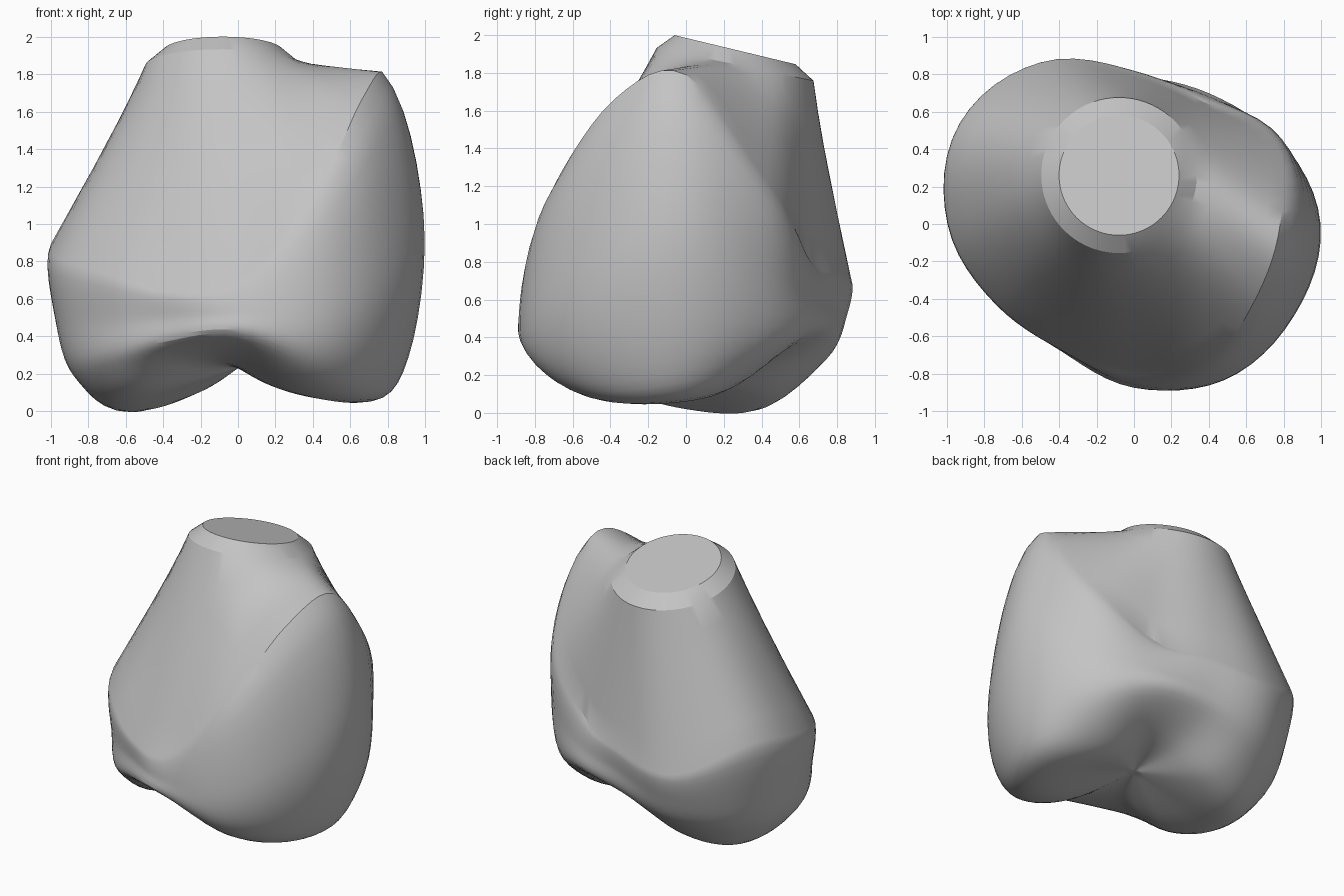
import bpy, bmesh, math
from mathutils import Vector

cube = bpy.data.objects.get("Cube")
if cube:
    bpy.data.objects.remove(cube, do_unlink=True)

SEGMENTS = 72
STEPS = 6

# Outlines sampled every 30 degrees, starting on the left (+x): radius and height
RIM_R = [.78, .87, .75, .81, .99, 1.06, .98, .84, .77, .81, .82, .76]
RIM_Z = [1.79, 1.22, .82, .75, .70, .92, .83, .74, .64, .70, 1.18, 1.66]
BELLY_R = [.99, .90, .79, .80, .96, 1.02, .96, .84, .77, .86, .96, .98]
BELLY_Z = [1.05, .75, .62, .58, .5, .5, .48, .48, .5, .53, .58, .8]
LOW_R = [.91, .83, .77, .75, .84, .90, .87, .81, .75, .83, .88, .89]
LOW_Z = [.3, .34, .43, .40, .27, .2, .19, .25, .35, .39, .23, .21]
BASE_R = [.66, .5, .42, .42, .52, .6, .59, .55, .4, .42, .54, .63]
BASE_Z = [.06, .14, .27, .25, .09, .0, .02, .1, .25, .25, .11, .05]


def spline(a, b, c, d, t):
    """Smooth curve through b and c."""
    return b + t / 2 * (c - a + t * (2 * a - 5 * b + 4 * c - d
                                     + t * (3 * (b - c) + d - a)))


def around(values, angle):
    """Smooth closed interpolation of an outline."""
    n = len(values)
    f = angle / math.tau * n
    i = int(f)
    return spline(*(values[(i + k) % n] for k in (-1, 0, 1, 2)), f - i)


def outline(radii, heights, angle):
    r = around(radii, angle)
    return Vector((r * math.cos(angle), r * math.sin(angle), around(heights, angle)))


def stump_ring(radius, height, slope, angle):
    """Point on the tilted circular top."""
    y = .26 + radius * math.sin(angle)
    return Vector((-.08 + radius * math.cos(angle), y, height - slope * y))


def column(angle):
    """Profile from the top disc down to the underside."""
    top = stump_ring(.32, 1.985, .24, angle)
    bevel = stump_ring(.415, 1.90, .21, angle)
    rim = outline(RIM_R, RIM_Z, angle)
    belly = outline(BELLY_R, BELLY_Z, angle)
    low = outline(LOW_R, LOW_Z, angle)
    base = outline(BASE_R, BASE_Z, angle)
    middle = Vector((0, 0, .23))
    points = [top]
    # straight flank from the bevel to the rim
    points += [bevel.lerp(rim, k / STEPS) for k in range(STEPS)]
    # rounded body below the rim
    inward = Vector((math.cos(angle), math.sin(angle), 0)) * (rim.z - belly.z) * .7
    path = [rim - inward, rim, belly, low, base, middle, middle]
    for i in range(4):
        points += [spline(*path[i:i + 4], k / STEPS) for k in range(STEPS)]
    return points


# Loft the columns into one closed body
bm = bmesh.new()
columns = [[bm.verts.new(p) for p in column(math.tau * s / SEGMENTS)]
           for s in range(SEGMENTS)]
pole = bm.verts.new((0, 0, .23))
for s in range(SEGMENTS):
    a, b = columns[s], columns[(s + 1) % SEGMENTS]
    for k in range(len(a) - 1):
        bm.faces.new((a[k], a[k + 1], b[k + 1], b[k]))
    bm.faces.new((a[-1], pole, b[-1]))
bm.faces.new([c[0] for c in columns])
bmesh.ops.recalc_face_normals(bm, faces=bm.faces)

mesh = bpy.data.meshes.new("crown_body")
bm.to_mesh(mesh)
bm.free()
body = bpy.data.objects.new("crown_body", mesh)
bpy.context.collection.objects.link(body)

# Plain grey finish
grey = bpy.data.materials.new("light_grey")
grey.use_nodes = True
colour = (.55, .55, .55, 1)
grey.diffuse_color = colour
grey.node_tree.nodes["Principled BSDF"].inputs["Base Color"].default_value = colour
mesh.materials.append(grey)

bpy.ops.object.select_all(action='DESELECT')
body.select_set(True)
bpy.context.view_layer.objects.active = body
bpy.ops.object.shade_smooth_by_angle(angle=math.radians(24))
